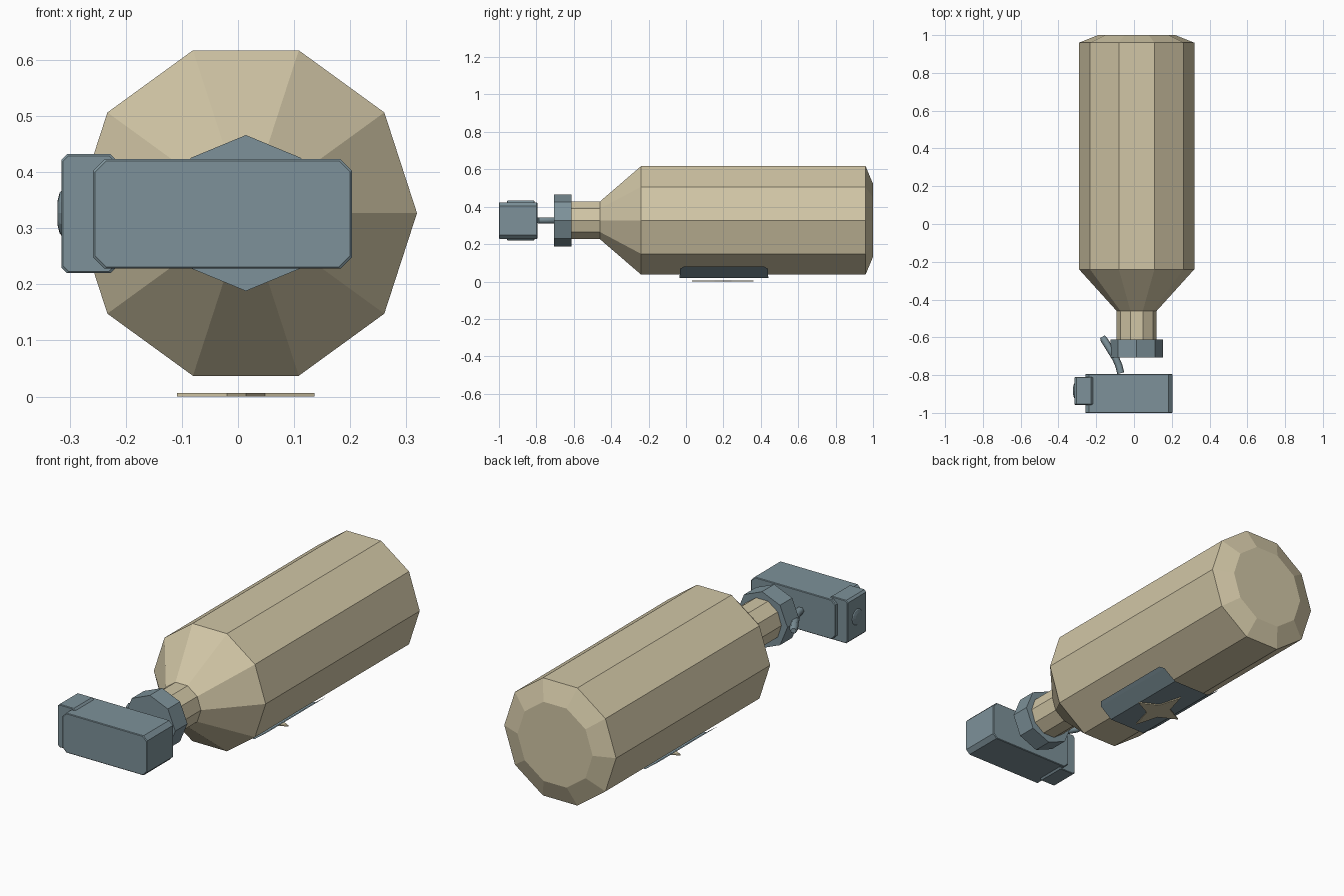
import bpy, math

if "Cube" in bpy.data.objects:
    bpy.data.objects.remove(bpy.data.objects["Cube"])

CX, CZ = 0.014, 0.327  # shared long axis


def material(name, rgb):
    m = bpy.data.materials.new(name)
    m.use_nodes = True
    m.diffuse_color = (*rgb, 1)
    m.node_tree.nodes["Principled BSDF"].inputs["Base Color"].default_value = (*rgb, 1)
    return m


TAN = material("tan", (0.64, 0.565, 0.38))
BLUE = material("blue grey", (0.205, 0.285, 0.32))


def make(name, verts, faces, mat):
    me = bpy.data.meshes.new(name)
    me.from_pydata(verts, [], faces)
    me.materials.append(mat)
    ob = bpy.data.objects.new(name, me)
    bpy.context.collection.objects.link(ob)
    return ob


def loft(name, rings, mat):
    """Join equal rings of points and cap both ends."""
    n = len(rings[0])
    faces = [(k * n + i, k * n + (i + 1) % n, (k + 1) * n + (i + 1) % n, (k + 1) * n + i)
             for k in range(len(rings) - 1) for i in range(n)]
    last = (len(rings) - 1) * n
    faces += [tuple(reversed(range(n))), tuple(range(last, last + n))]
    return make(name, [p for r in rings for p in r], faces, mat)


def lathe(name, sides, profile, mat):
    """Faceted solid around the long axis; profile is (y, radius)."""
    turn = [-2 * math.pi * i / sides for i in range(sides)]
    return loft(name, [[(CX + r * math.cos(a), y, CZ + r * math.sin(a)) for a in turn]
                       for y, r in profile], mat)


def chamfer_rect(u0, u1, v0, v1, c):
    return [(u0 + c, v0), (u0, v0 + c), (u0, v1 - c), (u0 + c, v1),
            (u1 - c, v1), (u1, v1 - c), (u1, v0 + c), (u1 - c, v0)]


def block(name, x, y, z, c, mat):
    outline = chamfer_rect(*x, *z, c)
    inner = chamfer_rect(x[0] + 0.003, x[1] - 0.003, z[0] + 0.003, z[1] - 0.003, c)
    rings = [(y[0], inner), (y[0] + 0.003, outline), (y[1] - 0.003, outline), (y[1], inner)]
    return loft(name, [[(u, yy, v) for u, v in o] for yy, o in rings], mat)


# Bottle and collar
lathe("bottle", 10, [(-0.63, 0.106), (-0.46, 0.106), (-0.24, 0.305),
                     (0.96, 0.305), (1.0, 0.205)], TAN)
lathe("collar", 8, [(-0.707, 0.139), (-0.612, 0.139)], BLUE)

# Head block with its side cap
block("head_block", (-0.258, 0.203), (-1.0, -0.795), (0.228, 0.423), 0.02, BLUE)
block("side_cap", (-0.315, -0.217), (-0.957, -0.81), (0.22, 0.432), 0.01, BLUE)

# Low domed button on the side cap
rings = [[(x, -0.883 + r * math.cos(a), CZ + r * math.sin(a))
          for a in (math.tau * i / 12 for i in range(12))]
         for x, r in ((-0.313, 0.042), (-0.318, 0.036), (-0.322, 0.02))]
loft("button", rings, BLUE)

# Bent lever
curve = bpy.data.curves.new("lever", "CURVE")
curve.dimensions = "3D"
curve.bevel_depth = 0.019
curve.bevel_resolution = 1
curve.use_fill_caps = True
path = [(-0.066, -0.78), (-0.075, -0.8), (-0.095, -0.715), (-0.16, -0.61), (-0.168, -0.597)]
path[0] = (-0.07, -0.79)
path[1] = (-0.08, -0.75)
sp = curve.splines.new("POLY")
sp.points.add(len(path) - 1)
for i, (p, (x, y)) in enumerate(zip(sp.points, path)):
    p.co = (x, y, CZ, 1)
    p.radius = 0.7 if i == len(path) - 1 else 1
curve.materials.append(BLUE)
lever = bpy.data.objects.new("lever", curve)
bpy.context.collection.objects.link(lever)

# Thin pad wrapped under the bottle, with clipped corners
MID = 0.203
columns = [(-0.18, 0.08, 0.215), (-0.165, 0.068, 0.235), (-0.1, 0.02, 0.237),
           (0.1, 0.02, 0.237), (0.165, 0.068, 0.235), (0.18, 0.08, 0.215)]
verts = [(CX + x, MID + s * h, z) for x, z, h in columns for s in (-1, 1)]
make("belly_pad", verts, [(i, i + 1, i + 3, i + 2) for i in range(0, 10, 2)], BLUE)

# Four-pointed star plate below the pad
star = []
for i in range(8):
    a = math.tau * i / 8
    k = 1 if i % 2 == 0 else 0.39
    star.append((CX + 0.1225 * k * math.cos(a), 0.197 + 0.165 * k * math.sin(a)))
loft("star_plate", [[(x, y, z) for x, y in star] for z in (0.0, 0.006)], TAN)
